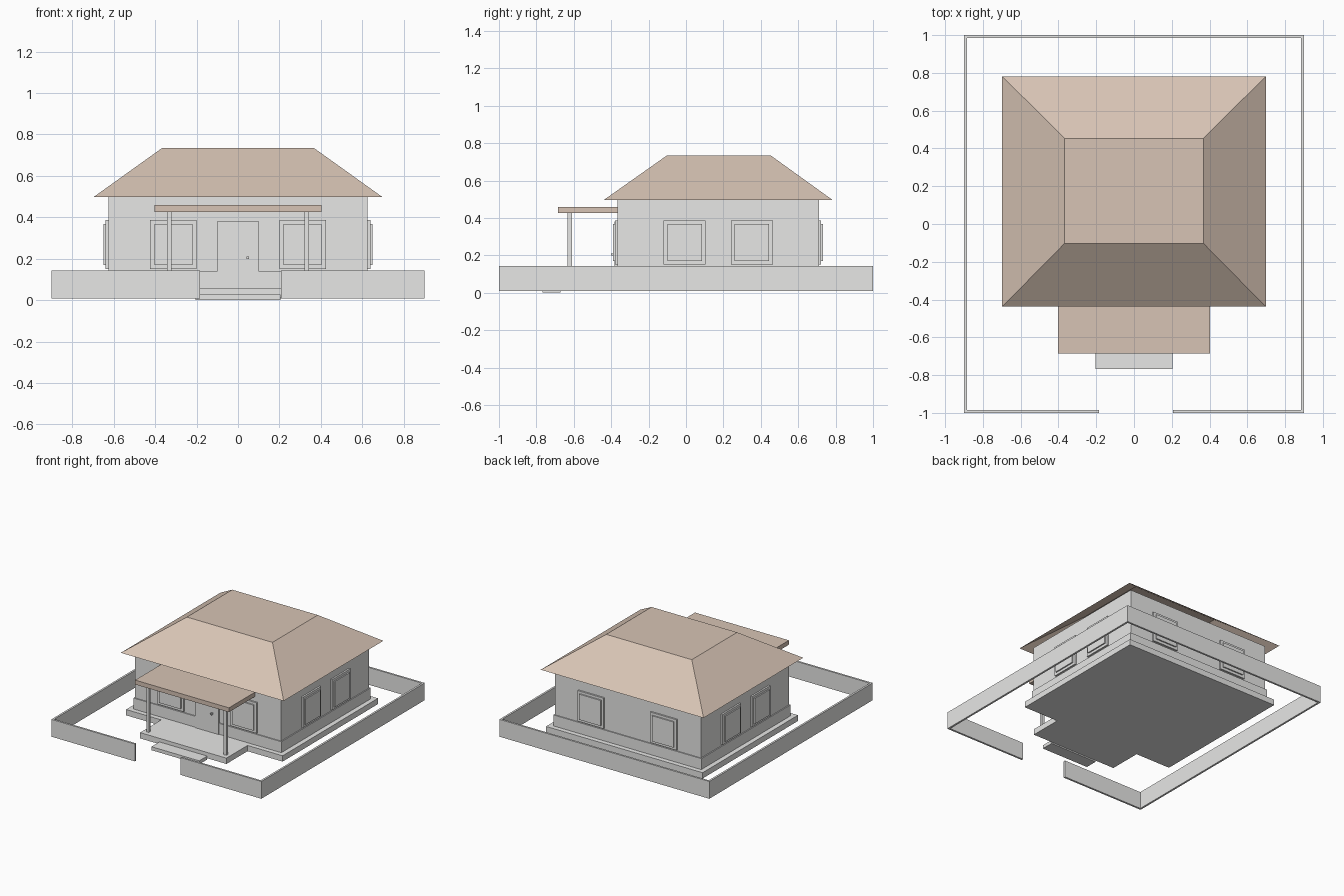
import bpy
import bmesh

cube = bpy.data.objects.get("Cube")
if cube:
    bpy.data.objects.remove(cube, do_unlink=True)


def material(name, rgb):
    m = bpy.data.materials.new(name)
    m.use_nodes = True
    colour = (*rgb, 1.0)
    m.diffuse_color = colour
    bsdf = next(n for n in m.node_tree.nodes if n.type == 'BSDF_PRINCIPLED')
    bsdf.inputs["Base Color"].default_value = colour
    return m


PLASTER = material("pale grey plaster", (0.8, 0.8, 0.79))
TILE = material("dusty brown roof", (0.68, 0.55, 0.46))


def add_object(name, bm, mat):
    bmesh.ops.recalc_face_normals(bm, faces=bm.faces)
    mesh = bpy.data.meshes.new(name)
    bm.to_mesh(mesh)
    bm.free()
    mesh.materials.append(mat)
    obj = bpy.data.objects.new(name, mesh)
    bpy.context.scene.collection.objects.link(obj)
    return obj


def box(name, xs, ys, zs, mat=PLASTER):
    """Axis-aligned box given by its ranges."""
    bm = bmesh.new()
    bmesh.ops.create_cube(bm, size=1)
    for v in bm.verts:
        v.co = [r[0] if c < 0 else r[1] for c, r in zip(v.co, (xs, ys, zs))]
    return add_object(name, bm, mat)


# House body: wall faces at +-WX and from FRONT to BACK
WX, FRONT, BACK, EAVE = 0.626, -0.367, 0.71, 0.497
FLOOR = 0.055
box("walls", (-WX, WX), (FRONT, BACK), (0.03, EAVE))


def skirt(name, out, zs):
    box(name, (-WX - out, WX + out), (FRONT - out, BACK + out), zs)


skirt("plinth", 0.045, (0.01, FLOOR))
skirt("wall_band", 0.008, (FLOOR, 0.14))

# Hipped roof with a flat top, open underneath
bm = bmesh.new()
rings = []
for x, y0, y1, z in ((0.698, -0.438, 0.782, EAVE), (0.367, -0.102, 0.453, 0.734)):
    rings.append([bm.verts.new((px, py, z)) for px, py in
                  ((-x, y0), (x, y0), (x, y1), (-x, y1))])
low, high = rings
for i in range(4):
    j = (i + 1) % 4
    bm.faces.new((low[i], low[j], high[j], high[i]))
bm.faces.new(high)
add_object("roof", bm, TILE)

# Porch: floor, step, canopy and posts
box("porch_floor", (-0.37, 0.37), (-0.67, FRONT), (0.01, FLOOR))
box("porch_step", (-0.205, 0.205), (-0.767, -0.67), (0, 0.027))
box("porch_canopy", (-0.402, 0.402), (-0.685, FRONT), (0.425, 0.459), TILE)
for side, x in (("right", -0.332), ("left", 0.332)):
    box(side + "_porch_post", (x - 0.011, x + 0.011), (-0.633, -0.61), (FLOOR, 0.425))

# Door and handle
box("door", (-0.1, 0.1), (FRONT - 0.014, FRONT), (FLOOR, 0.382))
box("door_handle", (0.04, 0.053), (-0.4, FRONT), (0.198, 0.211))


def window(name, axis, wall, sign, centre):
    """Frame with a raised pane, set on a wall facing along the axis."""
    for part, half, low_z, high_z, out in (("frame", 0.112, 0.15, 0.387, 0.013),
                                           ("pane", 0.092, 0.17, 0.368, 0.023)):
        depth = sorted((wall, wall + sign * out))
        width = (centre - half, centre + half)
        xs, ys = (depth, width) if axis == "x" else (width, depth)
        box(f"{name}_window_{part}", xs, ys, (low_z, high_z))


for cx in (-0.312, 0.312):
    window("front", "y", FRONT, -1, cx)
    window("back", "y", BACK, 1, cx)
for cy in (-0.007, 0.352):
    window("left", "x", WX, 1, cy)
    window("right", "x", -WX, -1, cy)

# Boundary wall with a gap at the front
T, FX, FZ = 0.015, 0.9, (0.008, 0.142)
box("left_boundary_wall", (FX - T, FX), (-1, 1), FZ)
box("right_boundary_wall", (-FX, T - FX), (-1, 1), FZ)
box("back_boundary_wall", (T - FX, FX - T), (1 - T, 1), FZ)
box("front_right_boundary_wall", (T - FX, -0.184), (-1, T - 1), FZ)
box("front_left_boundary_wall", (0.207, FX - T), (-1, T - 1), FZ)
